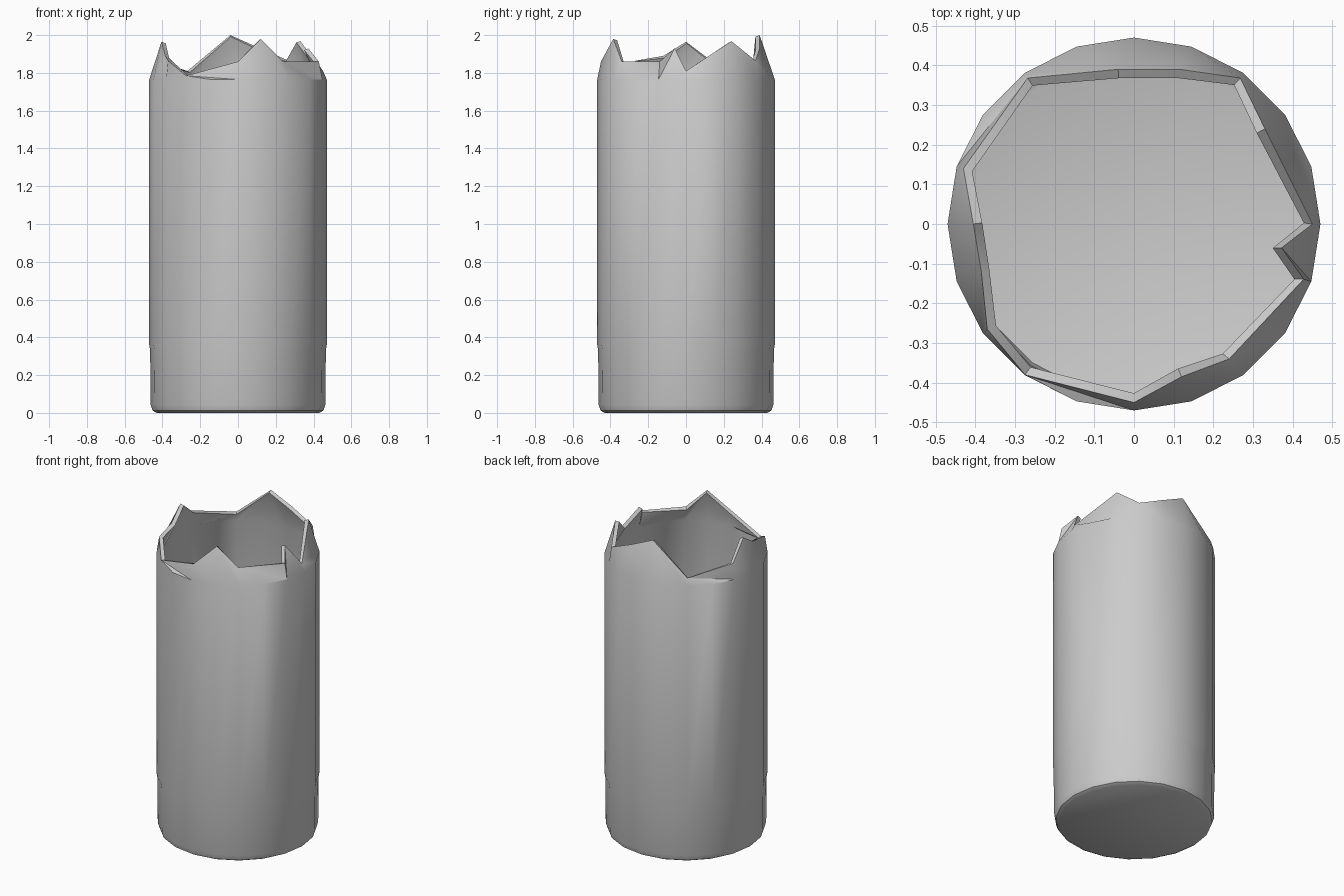
import bpy, bmesh
from math import cos, sin, pi, atan2, radians

if "Cube" in bpy.data.objects:
    bpy.data.objects.remove(bpy.data.objects["Cube"])

N = 20
# wall profile: radius, height
profile = [(0.43, 0), (0.452, 0.012), (0.463, 0.045), (0.465, 0.33), (0.47, 0.36), (0.47, 1.765)]
# jagged broken rim, counter-clockwise from +x
rim = [(.45, 0, 1.81), (.33, .24, 1.968), (.268, .368, 1.865), (.115, .39, 1.93),
       (-.04, .39, 2.0), (-.268, .368, 1.81), (-.43, .14, 1.86), (-.405, 0, 1.965),
       (-.385, -.12, 1.89), (-.37, -.265, 1.865), (-.275, -.38, 1.785), (0, -.45, 1.86),
       (.12, -.385, 1.98), (.24, -.34, 1.86), (.428, -.139, 1.86), (.372, -.06, 1.93)]

bm = bmesh.new()
rings = [[bm.verts.new((r * cos(2 * pi * i / N), r * sin(2 * pi * i / N), z)) for i in range(N)]
         for r, z in profile]
# base and body wall
bm.faces.new(rings[0][::-1])
for a, b in zip(rings, rings[1:]):
    for i in range(N):
        j = (i + 1) % N
        bm.faces.new((a[i], a[j], b[j], b[i]))

# shoulder: stitch the last ring to the rim by angle
top = [bm.verts.new(p) for p in rim]
ang = [atan2(y, x) % (2 * pi) for x, y, z in rim] + [2 * pi]
low, M = rings[-1], len(top)
i = j = 0
while i < N or j < M:
    next_low = (i + 1) * 2 * pi / N if i < N else 99
    next_top = ang[j + 1] if j < M else 99
    if next_low <= next_top + 0.03:
        bm.faces.new((low[i], low[(i + 1) % N], top[j % M]))
        i += 1
    else:
        bm.faces.new((low[i % N], top[(j + 1) % M], top[j]))
        j += 1
bmesh.ops.recalc_face_normals(bm, faces=bm.faces)
mesh = bpy.data.meshes.new("broken_bottle_base")
bm.to_mesh(mesh)
bm.free()
bottle = bpy.data.objects.new("broken_bottle_base", mesh)
bpy.context.collection.objects.link(bottle)

# glass thickness
solid = bottle.modifiers.new("thickness", 'SOLIDIFY')
solid.thickness = 0.024
solid.offset = -1
bpy.context.view_layer.objects.active = bottle
bottle.select_set(True)
bpy.ops.object.modifier_apply(modifier="thickness")
bpy.ops.object.shade_smooth_by_angle(angle=radians(40))
